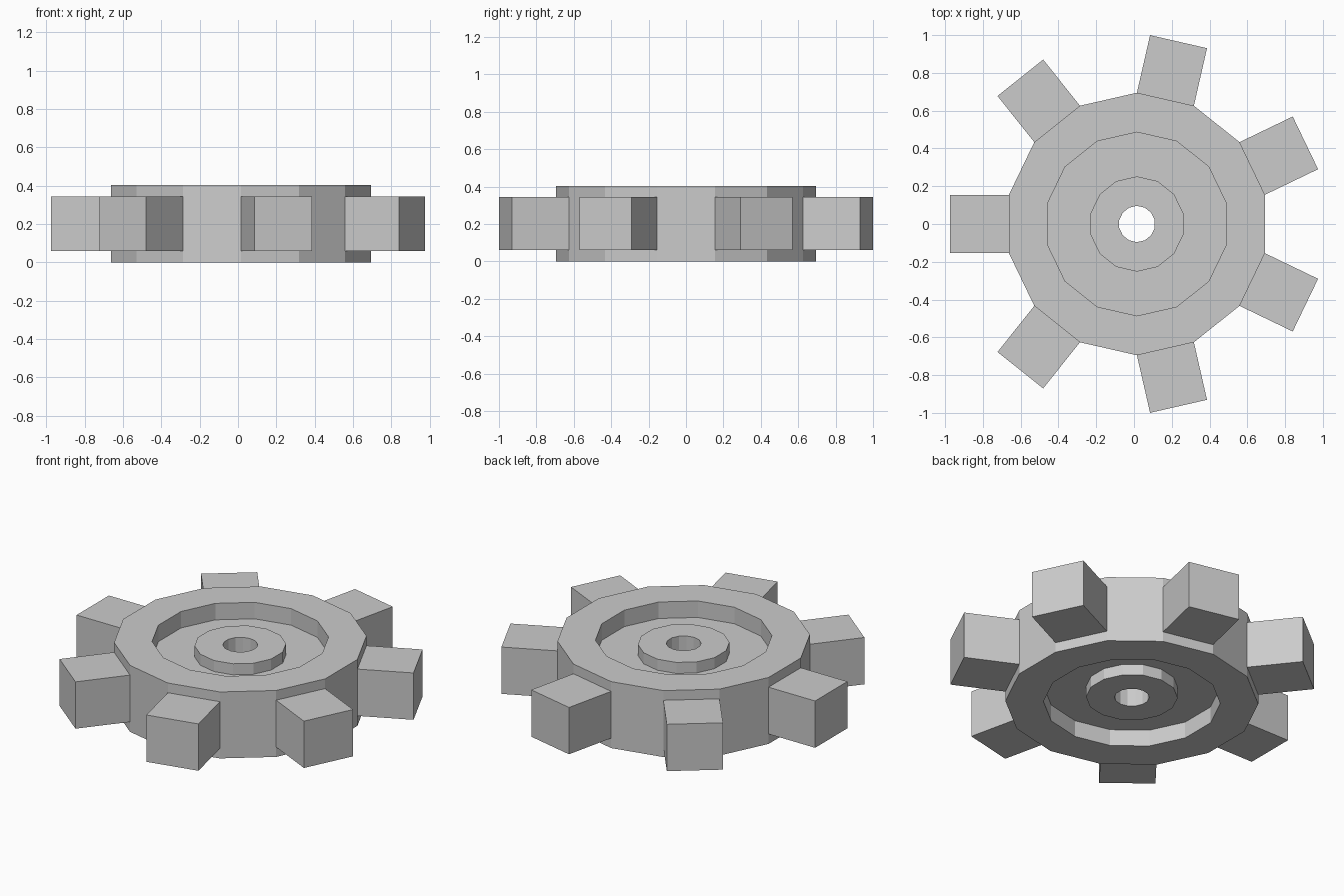
import bpy, bmesh
from math import cos, sin, pi
from mathutils import Vector

if "Cube" in bpy.data.objects:
    bpy.data.objects.remove(bpy.data.objects["Cube"])

SIDES, TEETH = 14, 7
CX = 0.0155                    # seven teeth are off-centre in their bounding box
H, T0, T1 = 0.403, 0.06, 0.344  # body height, tooth bottom and top
R_OUT, R_REC, R_HUB, R_BORE = 0.695, 0.486, 0.252, 0.096
TIP = 0.99                     # distance from axis to tooth tip face

# Closed cross-section (radius, z): bore, hub, recessed web, rim with tooth band
profile = [
    (R_BORE, 0.033), (R_HUB, 0.033), (R_HUB, 0.10), (R_REC, 0.10), (R_REC, 0.0),
    (R_OUT, 0.0), (R_OUT, T0), (R_OUT, T1), (R_OUT, H),
    (R_REC, H), (R_REC, H - 0.10), (R_HUB, H - 0.10), (R_HUB, H - 0.033),
    (R_BORE, H - 0.033),
]
BAND = profile.index((R_OUT, T0))

# Wheel body: profile swept round the axis with 14 flat sides
bm = bmesh.new()
rings = []
for i in range(SIDES):
    a = pi + (i - 0.5) * 2 * pi / SIDES
    rings.append([bm.verts.new((r * cos(a), r * sin(a), z)) for r, z in profile])
tooth_faces = []
n = len(profile)
for i in range(SIDES):
    a, b = rings[i], rings[(i + 1) % SIDES]
    for j in range(n):
        k = (j + 1) % n
        face = bm.faces.new((a[j], b[j], b[k], a[k]))
        if j == BAND and i % (SIDES // TEETH) == 0:
            tooth_faces.append((face, pi + i * 2 * pi / SIDES))

# Teeth: every second side extruded straight outwards
length = TIP - R_OUT * cos(pi / SIDES)
for face, ang in tooth_faces:
    new = bmesh.ops.extrude_discrete_faces(bm, faces=[face])["faces"]
    bmesh.ops.translate(bm, verts=new[0].verts[:],
                        vec=Vector((cos(ang), sin(ang), 0)) * length)

bmesh.ops.translate(bm, verts=bm.verts[:], vec=(CX, 0, 0))
bmesh.ops.recalc_face_normals(bm, faces=bm.faces[:])
mesh = bpy.data.meshes.new("gear_wheel")
bm.to_mesh(mesh)
bm.free()
bpy.context.collection.objects.link(bpy.data.objects.new("gear_wheel", mesh))
